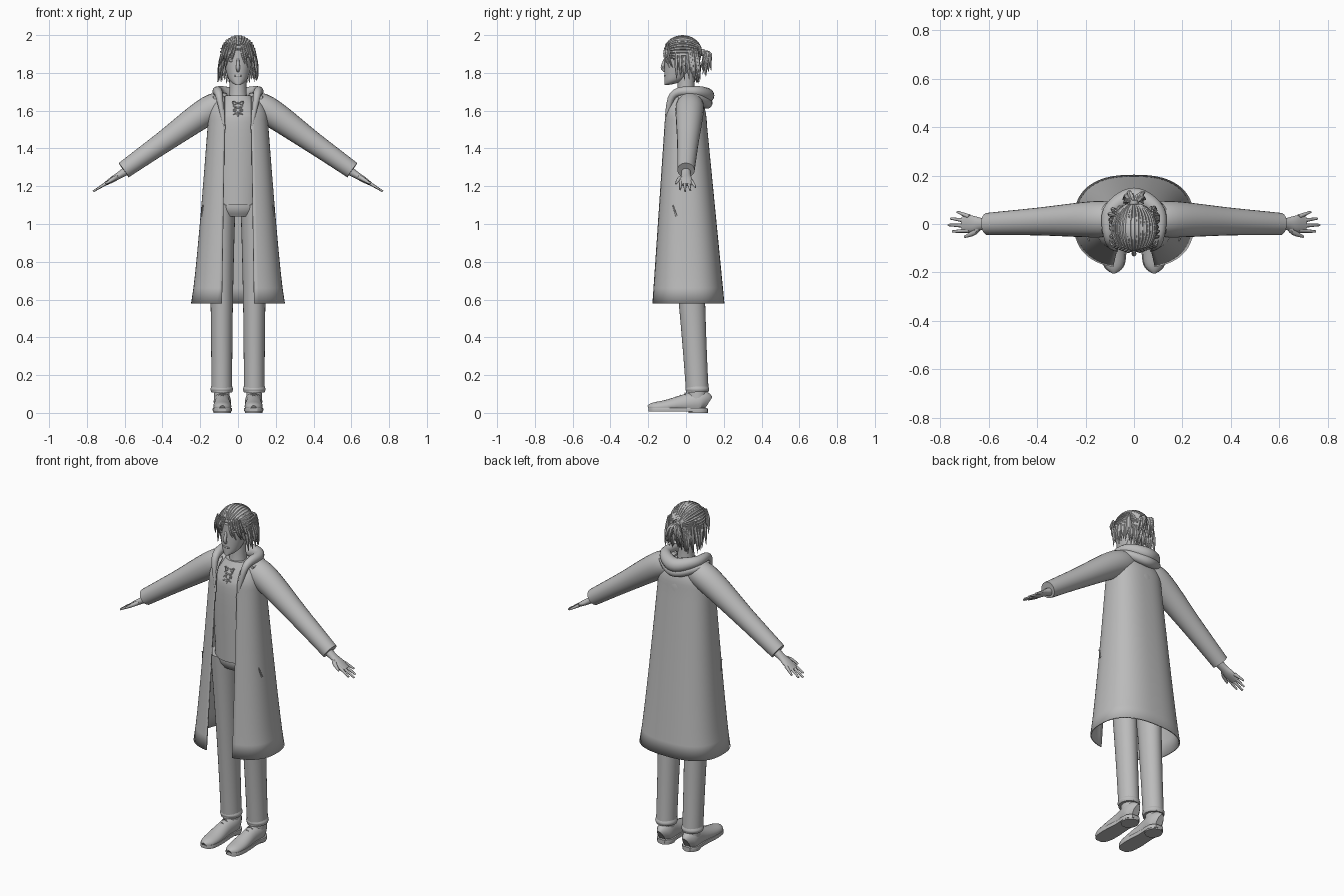
import bpy, bmesh, math, random
from mathutils import Vector, Matrix

random.seed(4)
if "Cube" in bpy.data.objects:
    bpy.data.objects.remove(bpy.data.objects["Cube"])

colour = (.5, .5, .5, 1)
grey = bpy.data.materials.new("plain_grey")
grey.use_nodes = True
grey.diffuse_color = colour
grey.node_tree.nodes["Principled BSDF"].inputs["Base Color"].default_value = colour
SIDES = (("left", 1), ("right", -1))
ACROSS, DEEP = Vector((1, 0, 0)), Vector((0, 1, 0))
jitter = random.uniform


def lerp(start, end, t):
    return start + (end - start) * t


def spline(keys, steps):
    """Smoothly interpolate a list of equal-length tuples."""
    smooth, last = [], len(keys) - 1
    for i in range(last):
        before, after = keys[max(i - 1, 0)], keys[min(i + 2, last)]
        for k in range(steps):
            t = k / steps
            smooth.append([q + t / 2 * (r - p + t * (2*p - 5*q + 4*r - s + t * (3*(q - r) + s - p)))
                           for p, q, r, s in zip(before, keys[i], keys[i + 1], after)])
    smooth.append(keys[last])
    return smooth


def skin(bm, rings, closed=True):
    """Bridge successive rings of points."""
    rows = [[bm.verts.new(point) for point in ring] for ring in rings]
    count = len(rows[0])
    for lower, upper in zip(rows, rows[1:]):
        for i in range(count if closed else count - 1):
            j = (i + 1) % count
            bm.faces.new((lower[i], lower[j], upper[j], upper[i]))
    if closed:
        bm.faces.new(rows[0])
        bm.faces.new(rows[-1])
    return [vert for row in rows for vert in row]


def oval(centre, u, v, count):
    turns = [math.tau * i / count for i in range(count)]
    return [centre + u * math.cos(a) + v * math.sin(a) for a in turns]


def column(bm, profile, depth=1, x=0, y=0, lean=0):
    """Upright loft from (height, half width) pairs."""
    skin(bm, [oval(Vector((x, y + lean * r, z)), ACROSS * r, DEEP * r * depth, 32)
              for z, r in spline(profile, 5)])


def tube(bm, keys, mirror=1, side=None, count=8, steps=4):
    """Tube along (x, y, z, radius) keys, with an optional second radius."""
    path = spline(keys, steps)
    points = [Vector((mirror * key[0], key[1], key[2])) for key in path]
    u, rings = side, []
    for i, (key, point) in enumerate(zip(path, points)):
        tangent = (points[min(i + 1, len(points) - 1)] - points[max(i - 1, 0)]).normalized()
        u = u - tangent * u.dot(tangent) if u else tangent.orthogonal()
        u = u.normalized()
        rings.append(oval(point, u * key[3], tangent.cross(u) * key[-1], count))
    return skin(bm, rings)


def lock(bm, start, end, bulge, radius, mirror=1):
    """Tapering strand of hair that bows outward."""
    middle = (Vector(start) + Vector(end)) / 2 + Vector(bulge)
    tube(bm, [(*start, radius / 2), (*middle, radius), (*end, radius / 9)], mirror, count=6)


def blob(bm, centre, size, segments=16):
    matrix = Matrix.Translation(centre) @ Matrix.Diagonal((*size, 1))
    return bmesh.ops.create_uvsphere(bm, u_segments=segments, v_segments=segments // 2,
                                     radius=1, matrix=matrix)["verts"]


def finish(bm, name, thickness=0):
    bmesh.ops.recalc_face_normals(bm, faces=bm.faces)
    mesh = bpy.data.meshes.new(name)
    bm.to_mesh(mesh)
    bm.free()
    part = bpy.data.objects.new(name, mesh)
    bpy.context.collection.objects.link(part)
    mesh.materials.append(grey)
    for other in bpy.context.selected_objects:
        other.select_set(False)
    part.select_set(True)
    bpy.context.view_layer.objects.active = part
    bpy.ops.object.shade_smooth_by_angle(angle=math.radians(45))
    if thickness:
        modifier = part.modifiers.new("thickness", "SOLIDIFY")
        modifier.thickness, modifier.offset = thickness, 0


def rounded(value):
    """Squares off a sine or cosine slightly."""
    return math.copysign(abs(value) ** .8, value)


# Long open coat: flared skirt, then domed shoulders
def coat_ring(t, z, scale):
    width = lerp(.245, .155, t ** .8) * scale
    front, back = lerp(-.18, -.115, t) * scale, lerp(.2, .105, t) * scale
    start = math.asin((lerp(.085, .07, t) / width) ** 1.25)
    angles = [lerp(start, math.tau - start, i / 56) for i in range(57)]
    return [(width * rounded(math.sin(a)),
             lerp(back, front, (1 + rounded(math.cos(a))) / 2), z) for a in angles]


bm = bmesh.new()
rings = [coat_ring(i / 12, lerp(.58, 1.55, i / 12), 1) for i in range(13)]
for degrees in range(8, 57, 8):
    a = math.radians(degrees)
    rings.append(coat_ring(1, 1.55 + .15 * math.sin(a), math.cos(a)))
skin(bm, rings, closed=False)
finish(bm, "coat", .007)

# Hood lying round the neck in two folds
rim = [(.07, -.11, 1.5, .005), (.1, -.07, 1.68, .02), (.1, .05, 1.7, .03), (0, .11, 1.68, .04)]
drape = [(.12, -.04, 1.67, .01), (.12, .05, 1.67, .02), (0, .11, 1.64, .03)]
for name, half in (("hood_rim", rim), ("hood_drape", drape)):
    bm = bmesh.new()
    tube(bm, half + [(-x, y, z, r) for x, y, z, r in half[-2::-1]], count=16, steps=7)
    finish(bm, name)

# Shirt with laced neck
bm = bmesh.new()
column(bm, [(1.1, .13), (1.5, .14), (1.6, .12), (1.68, .07)], depth=.8)
finish(bm, "shirt")


def on_chest(x, drop):
    return (x, -.077 - drop * .4, 1.65 - drop, .003)


bm = bmesh.new()
for side, s in SIDES:
    tube(bm, [on_chest(0, .08), on_chest(.03 * s, 0)])
    for row in range(3):
        drop = .02 + row / 40
        tube(bm, [on_chest(-.025 * s, drop), on_chest(.025 * s, drop - .02)])
finish(bm, "shirt_laces")

# Trousers, shoes, sleeves and hands
bm = bmesh.new()
column(bm, [(1.04, .1), (1.09, .135), (1.2, .125)], depth=.7)
finish(bm, "trouser_hips")


def on_hand(x, y, *radii):
    return (x, y, 1.22 - (x - .69) * .62, *radii)


shoe_profile = [(.115, .02, .09), (.08, .045, .12), (0, .042, .1), (-.1, .048, .07), (-.17, .04, .055), (-.198, .015, .04)]
for side, s in SIDES:
    bm = bmesh.new()
    tube(bm, [(.086, .06 * (1 - t), .11 + t, .055 + .018 * t * t, .06 + .03 * t ** 1.5)
              for t in (i / 8 for i in range(9))], s, ACROSS, 28)
    column(bm, [(.11, .055), (.125, .06), (.14, .055)], 1.05, .086 * s, .06)
    finish(bm, side + "_trouser_leg")

    bm = bmesh.new()
    for vert in tube(bm, [(.083, y, tall / 2, wide, tall / 2) for y, wide, tall in shoe_profile], s, ACROSS, 20):
        vert.co.z = max(vert.co.z, .022)
    column(bm, [(.06, .042), (.13, .04)], 1.15, .085 * s, .06)
    finish(bm, side + "_shoe")

    bm = bmesh.new()
    for vert in tube(bm, [(.083, y, .02, wide + .004, .05) for y, wide, tall in shoe_profile], s, ACROSS, 20):
        vert.co.z = min(max(vert.co.z, .007), .027)
    column(bm, [(0, .046), (.02, .046)], 1.1, .083 * s, .065)
    finish(bm, side + "_shoe_sole")

    bm = bmesh.new()
    for row in range(4):
        y, z = -.005 - row / 40, .105 - row / 90
        tube(bm, [(.063, y, z - .015, .003), (.083, y, z, .003), (.103, y, z - .015, .003)], s)
    finish(bm, side + "_shoe_laces")

    bm = bmesh.new()
    tube(bm, [(.05, .02, 1.63, .06), (.15, .02, 1.605, .075), (.4, .01, 1.43, .057), (.605, 0, 1.285, .046)],
         s, DEEP, 24, 8)
    finish(bm, side + "_sleeve")

    bm = bmesh.new()
    tube(bm, [on_hand(.58, 0, .025, .025), on_hand(.63, 0, .025, .018),
              on_hand(.67, 0, .035, .015), on_hand(.71, 0, .03, .008)], s, DEEP, 16)
    for finger, reach in enumerate((.73, .757, .767, .75)):
        tube(bm, [on_hand(.68, .03 - finger * .019, .01), on_hand(reach, .05 - finger * .027, .005)], s)
    tube(bm, [on_hand(.63, 0, .012), on_hand(.66, -.035, .012), on_hand(.7, -.053, .005)], s)
    finish(bm, side + "_hand")

    bm = bmesh.new()
    tube(bm, [(.186, -.07, 1.1, .003), (.193, -.05, 1.04, .005)], s)
    finish(bm, side + "_pocket")

# Neck, head and face
bm = bmesh.new()
column(bm, [(1.6, .06), (1.7, .045), (1.82, .045)])
finish(bm, "neck")
bm = bmesh.new()
column(bm, [(1.737, .012), (1.75, .035), (1.78, .054), (1.87, .078), (1.92, .08)], 1.15, y=-.115, lean=1.15)
finish(bm, "head")
bm = bmesh.new()
tube(bm, [(0, -.108, 1.88, .006), (0, -.124, 1.83, .01), (0, -.11, 1.81, .008)])
blob(bm, (0, -.11, 1.785), (.022, .007, .006))
for side, s in SIDES:
    blob(bm, (.079 * s, -.015, 1.85), (.01, .017, .028))
    blob(bm, (.032 * s, -.1, 1.864), (.016, .01, .007))
    blob(bm, (.035 * s, -.1, 1.885), (.023, .012, .004))
finish(bm, "face_features")

# Hair cap trimmed along a slanted hairline, with combed-back ridges
bm = bmesh.new()
cap = blob(bm, (0, -.018, 1.9), (.087, .096, .095), 40)
bare = [vert for vert in cap if vert.co.z < 1.84 - vert.co.y * .75]
bmesh.ops.delete(bm, geom=bare, context="VERTS")
finish(bm, "hair_cap", .006)
bm = bmesh.new()
for i in range(21):
    roll = math.radians(10.5 * (i - 10))
    start = .5 + .3 * abs(math.sin(roll))
    ridge = []
    for k in range(9):
        a = lerp(start, 2.8, k / 8)
        ridge.append((.089 * math.sin(a) * math.sin(roll), -.018 - .1 * math.cos(a),
                      1.902 + .091 * math.sin(a) * math.cos(roll), .007))
    tube(bm, ridge, count=6)
finish(bm, "hair_ridges")

# Loose locks: fringe, sides and nape
bm = bmesh.new()
for side, s in SIDES:
    for i in range(6):
        x = .01 + i / 80
        lock(bm, (x, x / 4 - .105, 1.955), (x + .03, x / 2 - .1, jitter(1.82, 1.87)), (0, -.015, 0), .007, s)
        lock(bm, (x, .066 - x / 3, 1.89), (x, jitter(.04, .07), jitter(1.74, 1.77)), (0, .01, 0), .011, s)
    for i in range(11):
        y = i / 90 - .055
        lock(bm, (.076, y, 1.93), (jitter(.08, .11), y + jitter(0, .03), jitter(1.75, 1.8)), (.004, 0, 0), .01, s)
finish(bm, "hair_locks")

# Tied ponytail
bm = bmesh.new()
tube(bm, [(0, .06, 1.905, .02), (0, .1, 1.91, .017)], count=14)
for i in range(18):
    x = jitter(-.05, .05)
    lock(bm, (x / 5, .09, 1.912), (x, jitter(.075, .135), jitter(1.78, 1.83)), (0, jitter(.01, .02), .03), .011)
finish(bm, "ponytail")
